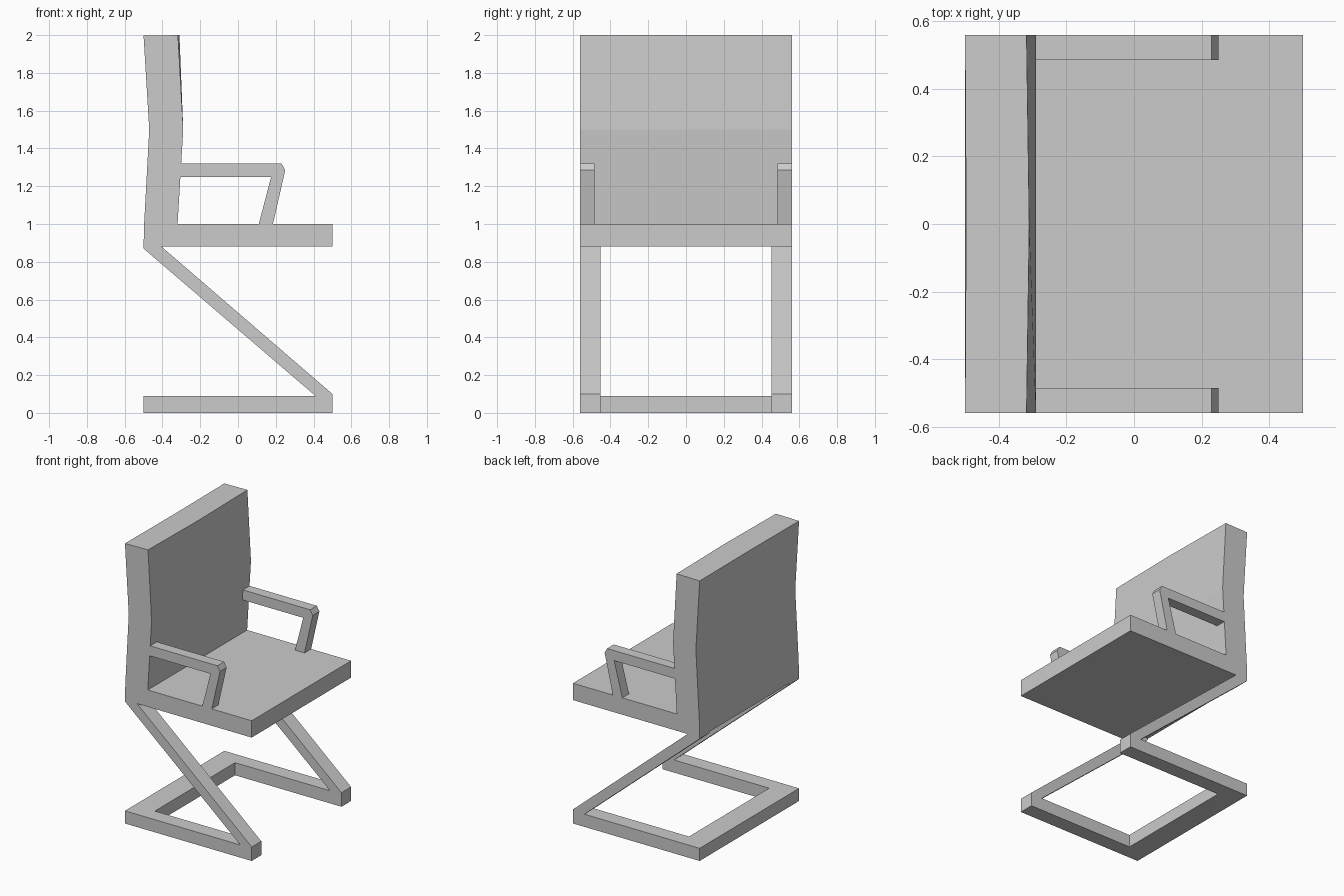
import bpy, bmesh

if "Cube" in bpy.data.objects:
    bpy.data.objects.remove(bpy.data.objects["Cube"])


def loft(name, sections):
    """Skin matching (x, z) profiles placed at successive y positions and cap the ends."""
    bm = bmesh.new()
    rings = [[bm.verts.new((x, y, z)) for x, z in prof] for y, prof in sections]
    for a, b in zip(rings, rings[1:]):
        n = len(a)
        for i in range(n):
            j = (i + 1) % n
            bm.faces.new((a[i], a[j], b[j], b[i]))
    bm.faces.new(rings[0])
    bm.faces.new(rings[-1])
    bmesh.ops.recalc_face_normals(bm, faces=bm.faces[:])
    mesh = bpy.data.meshes.new(name)
    bm.to_mesh(mesh)
    bm.free()
    obj = bpy.data.objects.new(name, mesh)
    bpy.context.collection.objects.link(obj)
    return obj


def pair(name, profile, inner, outer):
    """The same extruded profile on both sides of the chair."""
    loft("right_" + name, [(-outer, profile), (-inner, profile)])
    loft("left_" + name, [(inner, profile), (outer, profile)])


HALF = 0.56


# Seat and bent backrest in one body, top edge very slightly bowed in the middle
def shell(bow):
    return [(-0.5, 0.88), (0.5, 0.88), (0.5, 1.0), (-0.32, 1.0), (-0.29, 1.5),
            (-0.318 + bow, 2.0), (-0.5 + bow * 0.4, 1.997), (-0.47, 1.5), (-0.497, 1.0)]


loft("seat_and_back", [(-HALF, shell(0)), (0, shell(0.008)), (HALF, shell(0))])

# Armrests: flat top with a chamfered corner and a slanted support
armrest = [(-0.302, 1.32), (0.23, 1.32), (0.25, 1.285), (0.185, 1.0),
           (0.11, 1.0), (0.175, 1.248), (-0.306, 1.248)]
pair("armrest", armrest, 0.485, HALF)

# Cantilever legs: floor rail and rising diagonal
leg = [(-0.5, 0), (0.5, 0), (0.5, 0.1), (-0.405, 0.88), (-0.5, 0.88),
       (-0.5, 0.87), (0.41, 0.09), (-0.5, 0.09)]
pair("cantilever_leg", leg, 0.452, HALF)

# Rear floor bar joining the two rails
bar = [(-0.5, 0), (-0.34, 0), (-0.34, 0.09), (-0.5, 0.09)]
loft("rear_floor_bar", [(-0.452, bar), (0.452, bar)])
